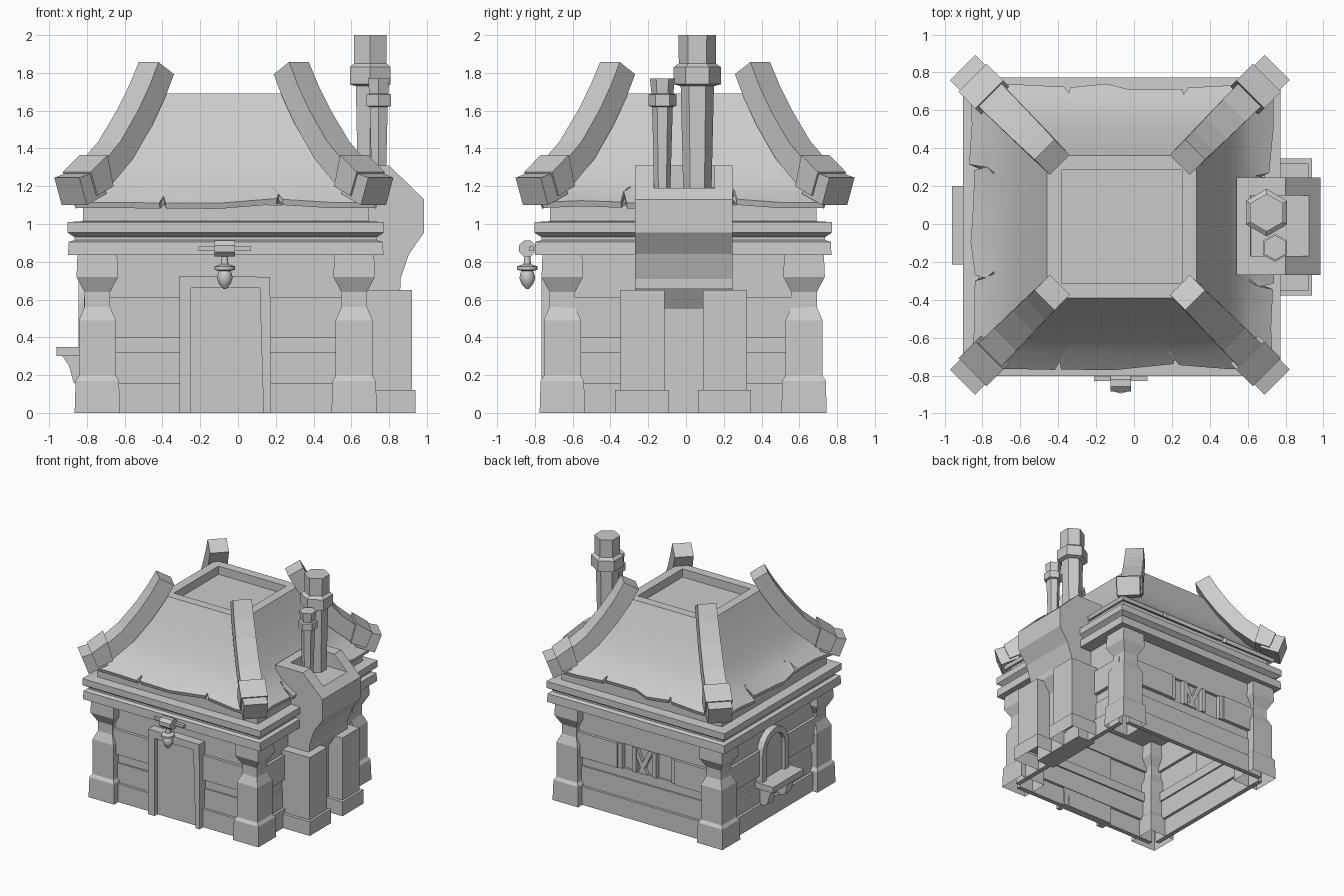
import bpy, bmesh, random
from math import pi, cos, sin, radians
from mathutils import Matrix, Vector

if "Cube" in bpy.data.objects:
    bpy.data.objects.remove(bpy.data.objects["Cube"])

random.seed(4)
CX, CY = -0.065, -0.015          # centre of the house body


def finish(name, bm, smooth=None):
    bmesh.ops.recalc_face_normals(bm, faces=bm.faces)
    me = bpy.data.meshes.new(name)
    bm.to_mesh(me)
    bm.free()
    ob = bpy.data.objects.new(name, me)
    bpy.context.collection.objects.link(ob)
    if smooth:
        bpy.ops.object.select_all(action='DESELECT')
        ob.select_set(True)
        bpy.context.view_layer.objects.active = ob
        bpy.ops.object.shade_smooth_by_angle(angle=radians(smooth))
    return ob


def skin(name, rings, bottom=True, top=True, smooth=None):
    """Join closed loops of points into one surface."""
    bm = bmesh.new()
    vs = [[bm.verts.new(p) for p in r] for r in rings]
    n = len(vs[0])
    for a, b in zip(vs, vs[1:]):
        for i in range(n):
            j = (i + 1) % n
            bm.faces.new((a[i], a[j], b[j], b[i]))
    if bottom:
        bm.faces.new(vs[0][::-1])
    if top:
        bm.faces.new(vs[-1])
    return finish(name, bm, smooth)


def square_stack(name, prof, cx, cy, dy=0.0, **kw):
    rings = [[(cx + sx * h, cy + sy * (h - dy), z)
              for sx, sy in ((-1, -1), (1, -1), (1, 1), (-1, 1))] for h, z in prof]
    return skin(name, rings, **kw)


def box(name, x0, x1, y0, y1, z0, z1, **kw):
    return skin(name, [[(x0, y0, z), (x1, y0, z), (x1, y1, z), (x0, y1, z)] for z in (z0, z1)], **kw)


def prism(name, pts, w0, w1, m=Matrix()):
    """Profile in x-z pushed along y from w0 to w1, then placed by m."""
    return skin(name, [[m @ Vector((u, w, v)) for u, v in pts] for w in (w0, w1)])


def lathe(name, prof, n, cx, cy, smooth=None):
    return skin(name, [[(cx + r * cos(pi / 2 + 2 * pi * i / n), cy + r * sin(pi / 2 + 2 * pi * i / n), z)
                        for i in range(n)] for r, z in prof], smooth=smooth)


# corner pillars
pillar = [(.12, 0), (.115, .17), (.098, .195), (.098, .49), (.068, .56),
          (.068, .64), (.11, .72), (.105, .84)]
for sx in (-1, 1):
    for sy in (-1, 1):
        square_stack("corner_pillar", pillar, CX + sx * .68, CY + sy * .64, bottom=False)

# plank walls; the back wall has a window gap in the fourth row
rows = [(0, .155, .018), (.155, .32, -.004), (.32, .40, -.018), (.40, .61, .014), (.61, .84, -.01)]
X0, X1, Y0, Y1 = CX - .735, CX + .735, CY - .685, CY + .685
for i, (z0, z1, o) in enumerate(rows):
    box("front_plank", X0 + .04, X1 - .04, Y0 - o, Y0 + .04 - o, z0, z1)
    box("left_plank", X0 - o, X0 + .04 - o, Y0 + .04, Y1 - .04, z0, z1)
    box("right_plank", X1 - .04 + o, X1 + o, Y0 + .04, Y1 - .04, z0, z1)
    spans = [(X0 + .04, -.37), (.17, X1 - .04)] if i == 3 else [(X0 + .04, X1 - .04)]
    for a, b in spans:
        box("back_plank", a, b, Y1 - .04 + o, Y1 + o, z0, z1)

# back window: recessed panel, posts and broken diagonal boards
box("back_window_panel", -.38, .18, Y1 - .05, Y1 - .035, .39, .62)
for x in (-.355, -.17, .02, .15):
    box("back_window_post", x - .02, x + .02, Y1 - .04, Y1 + .002, .40, .61)
for x, s in ((-.15, 1), (.0, -1)):
    prism("back_window_brace", [(x, .61), (x + .04, .61), (x + .04 + s * .1, .40), (x + s * .1, .40)],
          Y1 - .04, Y1 - .005)

# door and frame
box("door", -.26, .13, -.725, -.66, 0, .67)
prism("door_frame", [(-.31, 0), (-.25, 0), (-.25, .66), (.115, .66), (.135, 0), (.175, 0),
                     (.17, .72), (-.31, .725)], -.765, -.66)

# arched window on the left with shelf
side = Matrix.Rotation(pi / 2, 4, 'Z')


def arch(r):
    return [(-r, .34)] + [(-r * cos(pi * i / 10), .58 + r * sin(pi * i / 10)) for i in range(11)] + [(r, .34)]


prism("arch_frame", arch(.175) + arch(.125)[::-1], .78, .845, side)
prism("arch_pane", arch(.13), .76, .815, side)
box("window_shelf", -.96, -.79, -.215, .20, .30, .35)
for y in (-.13, .11):
    prism("shelf_bracket", [(-.80, .30), (-.93, .30), (-.895, .25), (-.87, .16), (-.80, .13)],
          y - .04, y + .04)

# stacked eave trims
square_stack("eave_trim", [(.835, .835), (.832, .905), (.80, .915), (.80, .93), (.838, .955),
                           (.838, 1.01), (.755, 1.015), (.755, 1.10)], CX, CY, .05)

# flared roof with ragged, notched edge
curve = [(.70, 1.13), (.79, 1.085), (.80, 1.115), (.675, 1.195), (.61, 1.27), (.555, 1.36),
         (.47, 1.52), (.395, 1.69), (.318, 1.69), (.318, 1.62)]
ts = [-1, -.72, -.44, -.42, -.40, -.05, .1, .34, .36, .38, .7]
edge = []
for s in range(4):
    for i, t in enumerate(ts):
        notch = random.uniform(.8, 1) if i in (3, 8) else random.uniform(-.1, .32) if i else 0
        edge.append((s, t, notch))
roof = []
for k, (h, z) in enumerate(curve):
    ring = []
    dy = .05 if k < 3 else .018
    for s, t, f in edge:
        f = f if k < 3 else 0
        out, zz = h - f * .09, z + f * .07
        q = [(t, -1), (1, t), (-t, 1), (-1, -t)][s]
        hx = out if s % 2 else h
        hy = h if s % 2 else out
        ring.append((CX + q[0] * hx, CY + q[1] * (hy - dy), zz))
    roof.append(ring)
skin("roof", roof, bottom=False, smooth=30)

# curved ridge beams, wider at the foot, with collar and end cap
path = [Vector(p) for p in ((.505, 1.825), (.575, 1.70), (.67, 1.56), (.81, 1.39), (.96, 1.265), (1.05, 1.22))]
for k in range(4):
    m = Matrix.Translation((CX - .01, CY + .01, 0)) @ Matrix.Rotation(pi / 4 + k * pi / 2, 4, 'Z')
    rings = []
    for i, p in enumerate(path):
        d = (path[min(i + 1, 5)] - path[max(i - 1, 0)]).normalized()
        n = Vector((-d.y, d.x)) * .066
        w = .074 + .003 * i
        rings.append([m @ Vector((q.x, s * w, q.y))
                      for q, s in ((p + n, -1), (p + n, 1), (p - n, 1), (p - n, -1))])
    skin("ridge_beam", rings)
    prism("ridge_collar", [(1.10, 1.275), (1.05, 1.15), (.93, 1.20), (.975, 1.365)], -.105, .105, m)
    prism("ridge_end_cap", [(1.175, 1.245), (1.12, 1.10), (.97, 1.16), (1.03, 1.285)], -.094, .094, m)

# chimney body with soot tray cut into the top
chimney = prism("chimney_body", [(.62, 0), (.79, 0), (.79, .55), (.86, .66), (.86, .71), (.905, .84),
                                 (.985, .955), (.985, 1.13), (.80, 1.31), (.54, 1.31), (.54, 1.15),
                                 (.62, 1.0)], -.27, .245)
cutter = box("chimney_cutter", .615, .93, -.17, .15, 1.19, 1.5)
cutter.hide_render = True
cutter.hide_set(True)
mod = chimney.modifiers.new("tray", 'BOOLEAN')
mod.object = cutter
mod.operation = 'DIFFERENCE'
mod.solver = 'EXACT'

# chimney buttresses on stepped feet
for y0, y1 in ((-.35, -.115), (.09, .32)):
    box("buttress", .66, .92, y0, y1, .1, .65, bottom=False)
    box("buttress_foot", .66, .94, y0 - .027, y1 + .025, 0, .12, bottom=False)

# hexagonal flue pipes
lathe("large_flue", [(.075, 1.18), (.088, 1.73), (.125, 1.74), (.125, 1.83), (.098, 1.85), (.10, 2.0)],
      6, .70, .06)
lathe("small_flue", [(.042, 1.18), (.055, 1.62), (.074, 1.625), (.074, 1.685), (.058, 1.69), (.066, 1.77)],
      6, .745, -.125)

# hanging lantern over the door
lathe("lantern", [(.006, .655), (.03, .68), (.042, .715), (.035, .742), (.03, .752), (.055, .757),
                  (.055, .775), (.02, .787), (.013, .85)], 12, -.07, -.84, smooth=40)
skin("lantern_hub", [[(x, -.84 + .048 * cos(pi / 8 + i * pi / 4), .87 + .045 * sin(pi / 8 + i * pi / 4))
                      for i in range(8)] for x in (-.125, -.015)])
box("lantern_arm", -.21, .07, -.83, -.805, .858, .88)
box("lantern_mount", -.10, -.04, -.83, -.78, .85, .89)
